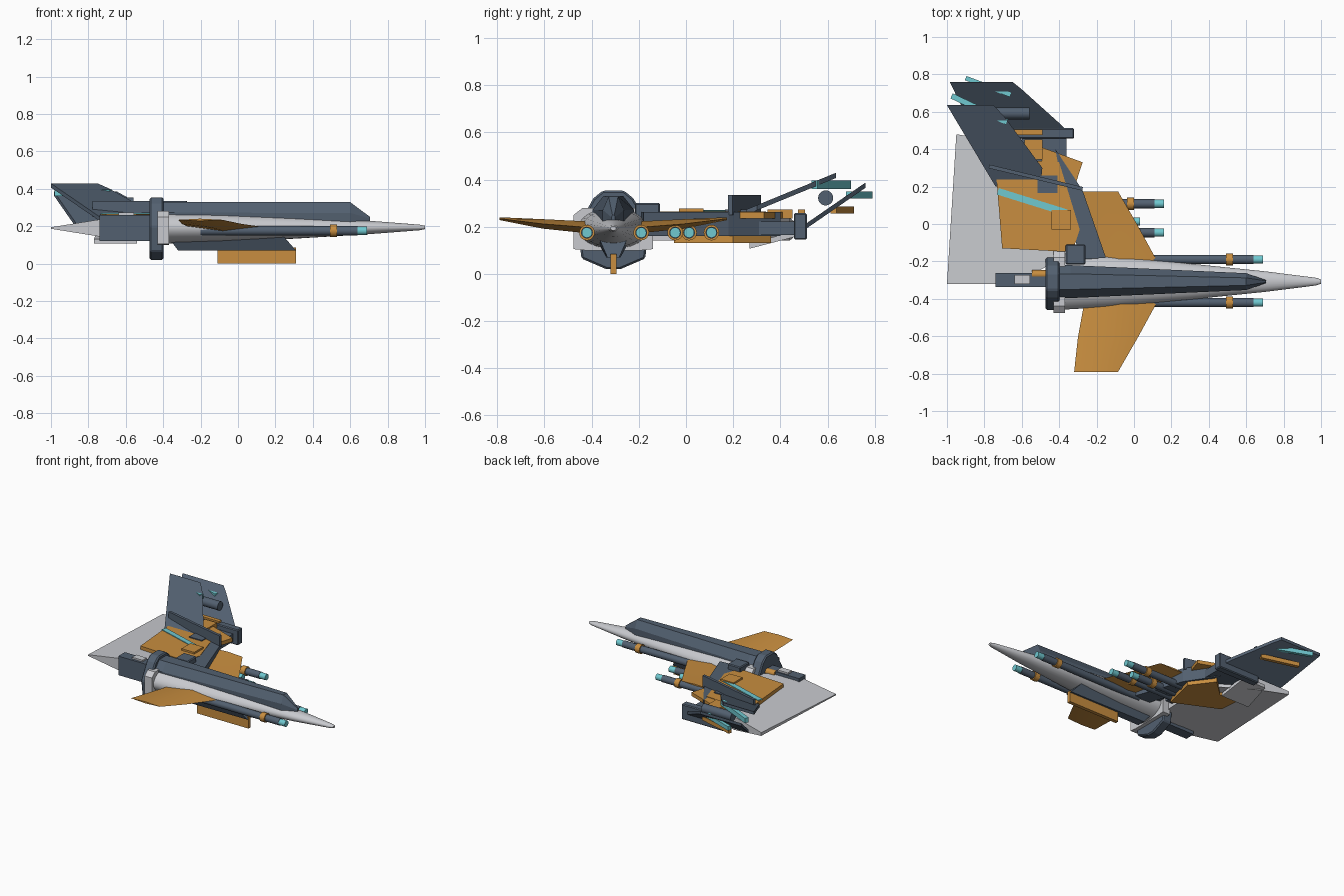
import bpy, bmesh, math
from mathutils import Vector

if "Cube" in bpy.data.objects:
    bpy.data.objects.remove(bpy.data.objects["Cube"])


def material(name, rgb):
    m = bpy.data.materials.new(name)
    m.use_nodes = True
    m.diffuse_color = (*rgb, 1)
    m.node_tree.nodes["Principled BSDF"].inputs["Base Color"].default_value = (*rgb, 1)
    return m


GREY = material("light grey", (0.58, 0.59, 0.62))
SLATE = material("slate blue", (0.085, 0.117, 0.162))
ORANGE = material("orange", (0.58, 0.27, 0.05))
CYAN = material("cyan", (0.16, 0.58, 0.63))
AXIS = -0.308   # y of the main hull
GUN_Z = 0.175


def finish(name, bm, mat, smooth=False, bevel=0):
    bmesh.ops.recalc_face_normals(bm, faces=bm.faces)
    me = bpy.data.meshes.new(name)
    bm.to_mesh(me)
    bm.free()
    me.materials.append(mat)
    ob = bpy.data.objects.new(name, me)
    bpy.context.collection.objects.link(ob)
    if bevel:
        mod = ob.modifiers.new("bevel", "BEVEL")
        mod.width, mod.segments = bevel, 1
    if smooth:
        bpy.ops.object.select_all(action="DESELECT")
        ob.select_set(True)
        bpy.context.view_layer.objects.active = ob
        bpy.ops.object.shade_smooth_by_angle(angle=math.radians(40))
    return ob


def loft(name, rings, mat, smooth=False, bevel=0):
    """Skin a list of equal-length point rings and cap both ends."""
    bm = bmesh.new()
    loops = [[bm.verts.new(p) for p in ring] for ring in rings]
    n = len(loops[0])
    for a, b in zip(loops, loops[1:]):
        for i in range(n):
            j = (i + 1) % n
            bm.faces.new((a[i], a[j], b[j], b[i]))
    bm.faces.new(loops[0])
    bm.faces.new(loops[-1])
    return finish(name, bm, mat, smooth, bevel)


def plate(name, outline, bottom, top, mat, bevel=0):
    """Plan outline between two heights; heights may be functions of x, y."""
    def level(h):
        return [(x, y, h(x, y) if callable(h) else h) for x, y in outline]
    return loft(name, [level(bottom), level(top)], mat, bevel=bevel)


def box(name, xs, ys, zs, mat, bevel=0):
    outline = [(xs[0], ys[0]), (xs[1], ys[0]), (xs[1], ys[1]), (xs[0], ys[1])]
    return plate(name, outline, zs[0], zs[1], mat, bevel)


def bar(name, start, end, width, zs, mat):
    """Upright or flat bar between two plan points."""
    a, b = Vector(start), Vector(end)
    side = (b - a).orthogonal().normalized() * width / 2
    return plate(name, [a - side, b - side, b + side, a + side], zs[0], zs[1], mat)


def tube(name, x0, x1, y, z, r, mat):
    ring = [(math.cos(i * math.tau / 20) * r, math.sin(i * math.tau / 20) * r) for i in range(20)]
    return loft(name, [[(x, y + c, z + s) for c, s in ring] for x in (x0, x1)], mat, smooth=True)


def mirrored_section(x, half):
    """Closed section from half points (offset from axis, height)."""
    pts = half + [(-o, z) for o, z in reversed(half)]
    return [(x, AXIS + o, z) for o, z in pts]


# Tapered nose hull
rings = []
for x, hy, hz in ((-.42, .152, .088), (-.1, .134, .08), (.3, .096, .06),
                  (.7, .055, .036), (.97, .021, .015), (1, .012, .009)):
    rings.append([(x, AXIS + hy * math.cos(i * math.tau / 24), .193 + hz * math.sin(i * math.tau / 24))
                  for i in range(24)])
loft("nose_hull", rings, GREY, smooth=True)

# Dorsal spine with sloping front end
spine = [(-.41, .088, .042, .33), (-.34, .088, .042, .33), (.6, .045, .02, .328), (.705, .008, .004, .25)]
loft("dorsal_spine", [mirrored_section(x, [(w, .21), (w, .24 + (t - .25) * .4), (n, t)])
                      for x, w, n, t in spine], SLATE)

# Rear collar and bulkhead
collar = [(.13, .28), (.168, .25), (.168, .105), (.12, .1)]
loft("hull_collar", [mirrored_section(x, collar) for x in (-.43, -.37)], GREY)
bulkhead = [(.045, .353), (.085, .32), (.152, .2), (.135, .065), (.03, .02)]
loft("rear_bulkhead", [mirrored_section(x, bulkhead) for x in (-.472, -.398)], SLATE, bevel=.008)

# Ventral keel and its fin
loft("ventral_keel", [
    [(-.38, AXIS - .075, .15), (.24, AXIS - .06, .15), (.24, AXIS + .06, .15), (-.38, AXIS + .075, .15)],
    [(-.32, AXIS - .03, .07), (.31, AXIS - .025, .07), (.31, AXIS + .025, .07), (-.32, AXIS + .03, .07)]], SLATE)
box("keel_fin", (-.11, .31), (AXIS - .013, AXIS + .013), (0, .085), ORANGE)

# Tail engine
box("tail_engine", (-.74, -.46), (-.338, -.262), (.12, .26), SLATE)
box("tail_vent", (-.64, -.555), (-.32, -.272), (.24, .272), GREY)
tube("tail_pipe", -.545, -.46, -.27, .24, .023, ORANGE)
box("shoulder_box", (-.365, -.26), (-.217, -.11), (.19, .3), SLATE, .006)

# Paired short wings with thick roots
for side, name in ((-1, "right_wing"), (1, "left_wing")):
    stations = ((.08, -.26, .14, .195, .026), (.3, -.3, .02, .212, .02), (.482, -.32, -.085, .234, .006))
    wing = []
    for off, back, front, z, thick in stations:
        mid = (back + front) / 2
        wing.append([(x, AXIS + side * off, z + h) for x, h in
                     ((back, 0), (mid, thick), (front, 0), (mid, -thick))])
    loft(name, wing, ORANGE, smooth=True)

# Guns: barrel, collar and glowing muzzle
guns = (("right_gun", -.42, -.2, .69), ("left_gun", -.19, -.2, .69), ("inner_wing_gun", -.046, -.4, .16),
        ("middle_wing_gun", .013, -.45, .033), ("outer_wing_gun", .108, -.4, .16))
for name, y, back, tip in guns:
    tube(name + "_barrel", back, tip - .05, y, GUN_Z, .025, SLATE)
    tube(name + "_collar", tip - .198, tip - .16, y, GUN_Z, .033, ORANGE)
    tube(name + "_muzzle", tip - .06, tip, y, GUN_Z, .022, CYAN)

# Broad side wing with a knife edge
def half_wing(x):
    return .004 + .045 * min(1, (x + 1) / .28)

plate("broad_wing", [(-1, -.32), (-.72, -.32), (-.63, -.32), (-.42, -.2), (-.4, .25), (-.7, .44), (-.95, .48)],
      lambda x, y: .19 - half_wing(x), lambda x, y: .19 + half_wing(x), GREY)

# Deck armour over the broad wing
plate("deck_plate", [(-.735, .24), (-.705, -.13), (-.33, -.15), (-.29, -.03), (-.4, .33), (-.55, .34)],
      .23, .265, ORANGE)
bar("deck_stripe", (-.728, .175), (-.36, .06), .036, (.262, .27), CYAN)
box("deck_box", (-.44, -.336), (-.03, .075), (.25, .278), ORANGE)
box("deck_hatch", (-.515, -.41), (.165, .258), (.25, .272), SLATE)
plate("deck_strake", [(-.42, .4), (-.275, .18), (-.15, -.18), (-.28, -.19), (-.36, .05)], .16, .262, SLATE)
plate("outer_armour", [(-.52, .42), (-.275, .33), (-.32, .19), (-.46, .24)], .235, .262, ORANGE)
box("armour_block", (-.585, -.488), (.345, .452), (.235, .272), ORANGE)
bar("deck_blade", (-.775, .308), (-.275, .188), .02, (.25, .335), SLATE)

# Structure below the deck
box("cross_spar", (-.6, -.36), (-.1, .48), (.165, .222), SLATE)
plate("belly_armour", [(-.68, .1), (-.36, -.05), (-.3, .2), (-.42, .36), (-.55, .24), (-.7, .36)],
      .132, .17, ORANGE)
plate("belly_flap", [(-.77, .27), (-.54, .27), (-.56, .47), (-.75, .47)],
      lambda x, y: .107 + (y - .27) * .26, lambda x, y: .13 + (y - .27) * .26, GREY)
box("wingtip_pod", (-.66, -.32), (.457, .512), (.145, .258), SLATE, .006)
box("pod_strip", (-.655, -.488), (.475, .505), (.255, .272), ORANGE)

# Canted fins
def slope(y0, z0, rate, lift=0):
    return lambda x, y: z0 + (y - y0) * rate + lift

inner = [(-.74, .2), (-.5, .2), (-.49, .3), (-.69, .57), (-.75, .635), (-1, .635)]
plate("inner_fin", inner, slope(.2, .228, .41), slope(.2, .228, .41, .022), SLATE)
outer = [(-.86, .5), (-.36, .5), (-.4, .54), (-.6, .72), (-.65, .76), (-.985, .76)]
plate("outer_fin", outer, slope(.5, .185, .69), slope(.5, .185, .69, .022), SLATE)
bar("inner_fin_stripe", (-.975, .685), (-.68, .545), .03, (.36, .395), CYAN)
bar("outer_fin_stripe", (-.9, .78), (-.66, .69), .024, (.32, .35), CYAN)
bar("fin_strut", (-.85, .7), (-.58, .625), .026, (.255, .285), ORANGE)
tube("fin_pod", -.8, -.56, .592, .322, .032, SLATE)
